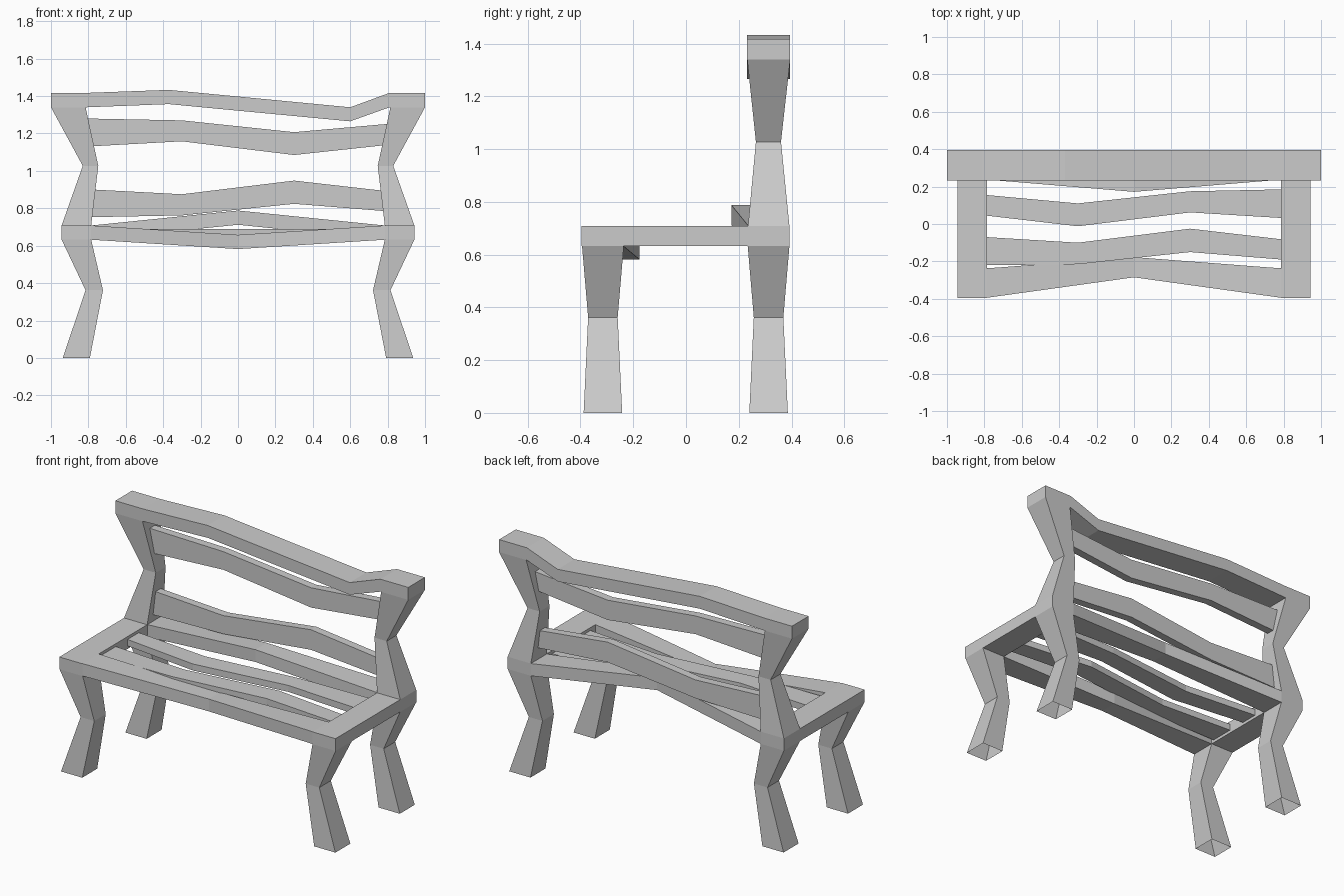
import bpy, bmesh

if "Cube" in bpy.data.objects:
    bpy.data.objects.remove(bpy.data.objects["Cube"])


def loft(name, axis, sections, caps=True, mirror=False):
    """Sweep a rectangle. Section = (position along axis, a0, a1, b0, b1)."""
    bm = bmesh.new()
    rings = []
    for p, a0, a1, b0, b1 in sections:
        ring = []
        for a, b in ((a0, b0), (a1, b0), (a1, b1), (a0, b1)):
            co = (p, a, b) if axis == 'X' else (a, p, b) if axis == 'Y' else (a, b, p)
            ring.append(bm.verts.new(co))
        rings.append(ring)
    for r, s in zip(rings, rings[1:]):
        for i in range(4):
            j = (i + 1) % 4
            bm.faces.new((r[i], r[j], s[j], s[i]))
    ends = [bm.faces.new(rings[0]), bm.faces.new(rings[-1])]
    bmesh.ops.recalc_face_normals(bm, faces=bm.faces)
    if not caps:
        bmesh.ops.delete(bm, geom=ends, context='FACES_ONLY')
    me = bpy.data.meshes.new(name)
    bm.to_mesh(me)
    bm.free()
    ob = bpy.data.objects.new(name, me)
    bpy.context.collection.objects.link(ob)
    if mirror:
        ob.modifiers.new("mirror", 'MIRROR').use_axis[0] = True
    return ob


# Crooked legs, open at the feet
for name, c in (("front_legs", -0.315), ("back_legs", 0.313)):
    loft(name, 'Z', [
        (0.0, 0.792, 0.937, c - 0.073, c + 0.073),
        (0.362, 0.722, 0.815, c - 0.056, c + 0.056),
        (0.632, 0.785, 0.943, c - 0.079, c + 0.079)], caps=False, mirror=True)

# Back posts
loft("back_posts", 'Z', [
    (0.708, 0.785, 0.943, 0.235, 0.392),
    (1.027, 0.747, 0.83, 0.265, 0.36),
    (1.34, 0.815, 1.0, 0.232, 0.395)], caps=False, mirror=True)

# Seat frame: straight sides, bent front and rear rails
loft("seat_sides", 'Y', [
    (-0.396, 0.785, 0.943, 0.632, 0.708),
    (0.392, 0.785, 0.943, 0.632, 0.708)], mirror=True)
loft("seat_front_rail", 'X', [
    (-0.785, -0.394, -0.237, 0.632, 0.708),
    (0.0, -0.285, -0.177, 0.582, 0.658),
    (0.785, -0.394, -0.237, 0.632, 0.708)], caps=False)
loft("seat_rear_rail", 'X', [
    (-0.785, 0.237, 0.392, 0.632, 0.708),
    (0.0, 0.172, 0.282, 0.712, 0.788),
    (0.785, 0.237, 0.392, 0.632, 0.708)], caps=False)

# Wavy seat slats
XS = (-0.79, -0.3, 0.3, 0.79)
seat_slats = {
    "seat_slat_front": ((-0.22, -0.07), (-0.215, -0.1), (-0.15, -0.025), (-0.19, -0.082)),
    "seat_slat_rear": ((0.045, 0.155), (-0.012, 0.11), (0.062, 0.175), (0.032, 0.185)),
}
for name, ys in seat_slats.items():
    loft(name, 'X', [(x, y0, y1, 0.65, 0.69) for x, (y0, y1) in zip(XS, ys)])

# Wavy backrest slats
back_slats = {
    "back_slat_upper": ((1.13, 1.28), (1.158, 1.27), (1.085, 1.207), (1.14, 1.252)),
    "back_slat_lower": ((0.752, 0.902), (0.762, 0.875), (0.824, 0.948), (0.783, 0.89)),
}
for name, zs in back_slats.items():
    loft(name, 'X', [(x, 0.285, 0.335, z0, z1) for x, (z0, z1) in zip((-0.81, -0.3, 0.3, 0.81), zs)])

# Bent top rail
loft("top_rail", 'X', [(x, 0.232, 0.395, z0, z1) for x, z0, z1 in (
    (-1.0, 1.34, 1.417), (-0.81, 1.34, 1.417), (-0.37, 1.357, 1.433),
    (0.6, 1.265, 1.34), (0.81, 1.34, 1.417), (1.0, 1.34, 1.417))])
